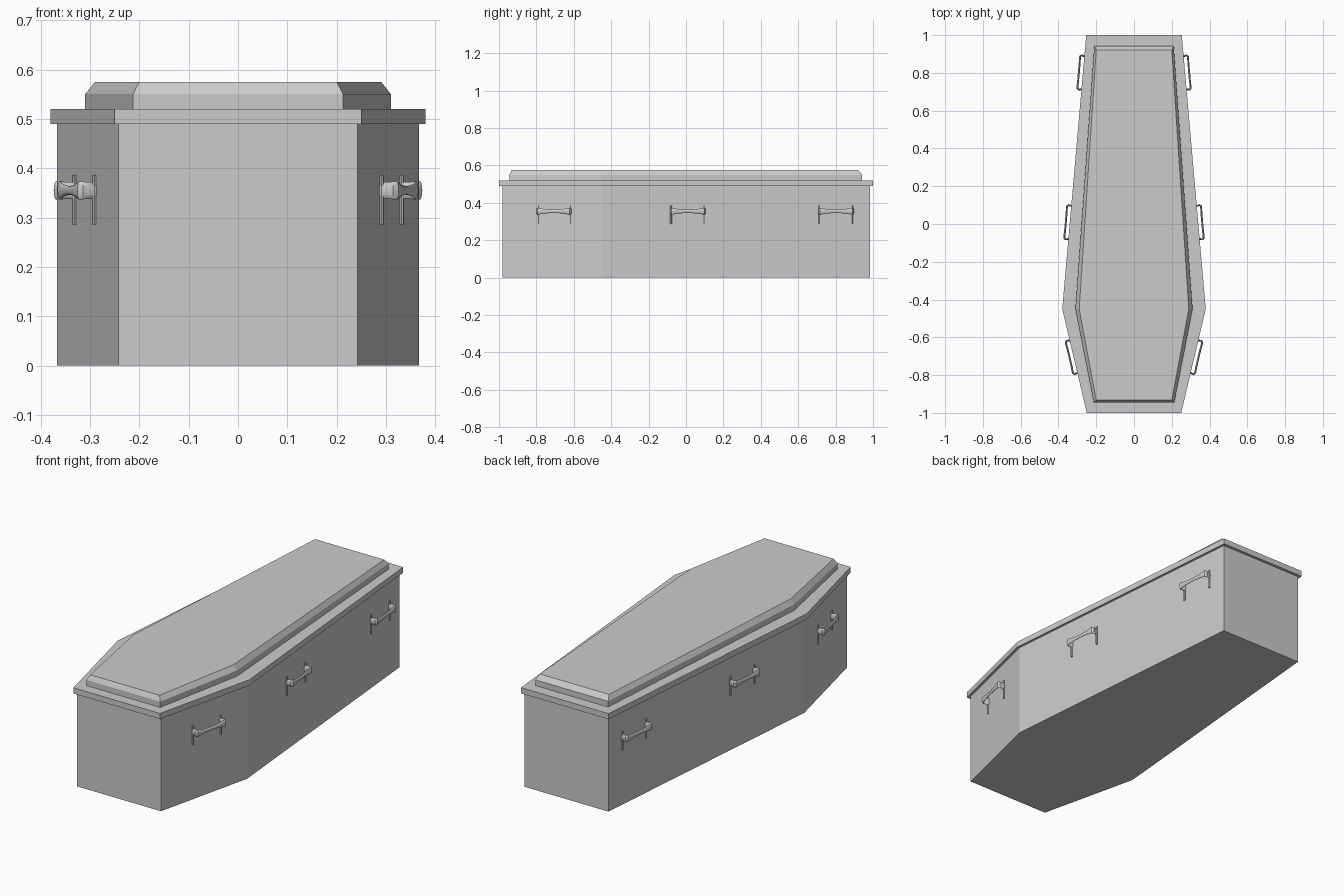
import bpy, bmesh, math
from mathutils import Vector

if "Cube" in bpy.data.objects:
    bpy.data.objects.remove(bpy.data.objects["Cube"])


def finish(name, bm, smooth=False):
    bmesh.ops.recalc_face_normals(bm, faces=bm.faces)
    me = bpy.data.meshes.new(name)
    bm.to_mesh(me)
    bm.free()
    ob = bpy.data.objects.new(name, me)
    bpy.context.collection.objects.link(ob)
    if smooth:
        bpy.context.view_layer.objects.active = ob
        ob.select_set(True)
        bpy.ops.object.shade_smooth_by_angle(angle=math.radians(40))
        ob.select_set(False)
    return ob


def skin(bm, rings):
    """Bridge successive rings of points and cap both ends."""
    vs = [[bm.verts.new(p) for p in r] for r in rings]
    n = len(vs[0])
    for a, b in zip(vs, vs[1:]):
        for i in range(n):
            j = (i + 1) % n
            bm.faces.new((a[i], a[j], b[j], b[i]))
    bm.faces.new(vs[0])
    bm.faces.new(vs[-1])


def hexagon(front, mid, back, y0, y1, z, ym=-0.45):
    right = [(front, y0), (mid, ym), (back, y1)]
    pts = right + [(-x, y) for x, y in reversed(right)]
    return [Vector((x, y, z)) for x, y in pts]


def slab(name, *rings):
    bm = bmesh.new()
    skin(bm, [hexagon(*r) for r in rings])
    return finish(name, bm)


# Coffin box, overhanging rim and raised lid with chamfered edge
slab("coffin_body", (0.242, 0.367, 0.242, -0.98, 0.985, 0.0),
     (0.242, 0.367, 0.242, -0.98, 0.985, 0.49))
slab("lid_rim", (0.25, 0.38, 0.253, -1, 1, 0.49),
     (0.25, 0.38, 0.253, -1, 1, 0.52))
slab("lid_panel", (0.213, 0.31, 0.21, -0.945, 0.942, 0.52),
     (0.213, 0.31, 0.21, -0.945, 0.942, 0.55),
     (0.20, 0.29, 0.20, -0.932, 0.92, 0.575))

# Handle strap: (along wall, outward, half height, half thickness)
half = [(-0.086, -0.004, 0.017, 0.005), (-0.089, 0.018, 0.017, 0.005),
        (-0.091, 0.028, 0.018, 0.005), (-0.086, 0.034, 0.019, 0.005),
        (-0.074, 0.035, 0.016, 0.005), (-0.050, 0.034, 0.012, 0.005),
        (-0.025, 0.034, 0.010, 0.005)]
path = half + [(0, 0.034, 0.009, 0.005)] + [(-t, o, h, w) for t, o, h, w in reversed(half)]


def handle(name, side, yc):
    a, b = (Vector((0.242, -0.98, 0)), Vector((0.367, -0.45, 0)))
    if yc > -0.45:
        a, b = b, Vector((0.242, 0.985, 0))
    along = (b - a).normalized()
    out = Vector((along.y, -along.x, 0))
    up = Vector((0, 0, 1))
    base = a.lerp(b, (yc - a.y) / (b.y - a.y))

    def place(t, o, z):
        p = base + along * t + out * o + up * z
        return Vector((p.x * side, p.y, p.z))

    bm = bmesh.new()
    # Bowed strap with an elliptical section
    rings = []
    for i, (t, o, h, w) in enumerate(path):
        p, q = path[max(i - 1, 0)], path[min(i + 1, len(path) - 1)]
        d = Vector((q[0] - p[0], q[1] - p[1])).normalized()
        ring = []
        for k in range(12):
            c = 2 * math.pi * k / 12
            s = w * math.cos(c)
            ring.append(place(t - d.y * s, o + d.x * s, 0.355 + h * math.sin(c)))
        rings.append(ring)
    skin(bm, rings)
    # Upright mounting rods against the wall
    for t in (-0.088, 0.088):
        skin(bm, [[place(t + 0.0045 * math.cos(math.pi * k / 4),
                         0.004 + 0.0045 * math.sin(math.pi * k / 4), z)
                   for k in range(8)] for z in (0.286, 0.386)])
    finish(name, bm, smooth=True)


for side, label in ((1, "right"), (-1, "left")):
    for yc, pos in ((-0.70, "front"), (0.007, "middle"), (0.80, "back")):
        handle(f"handle_{label}_{pos}", side, yc)
